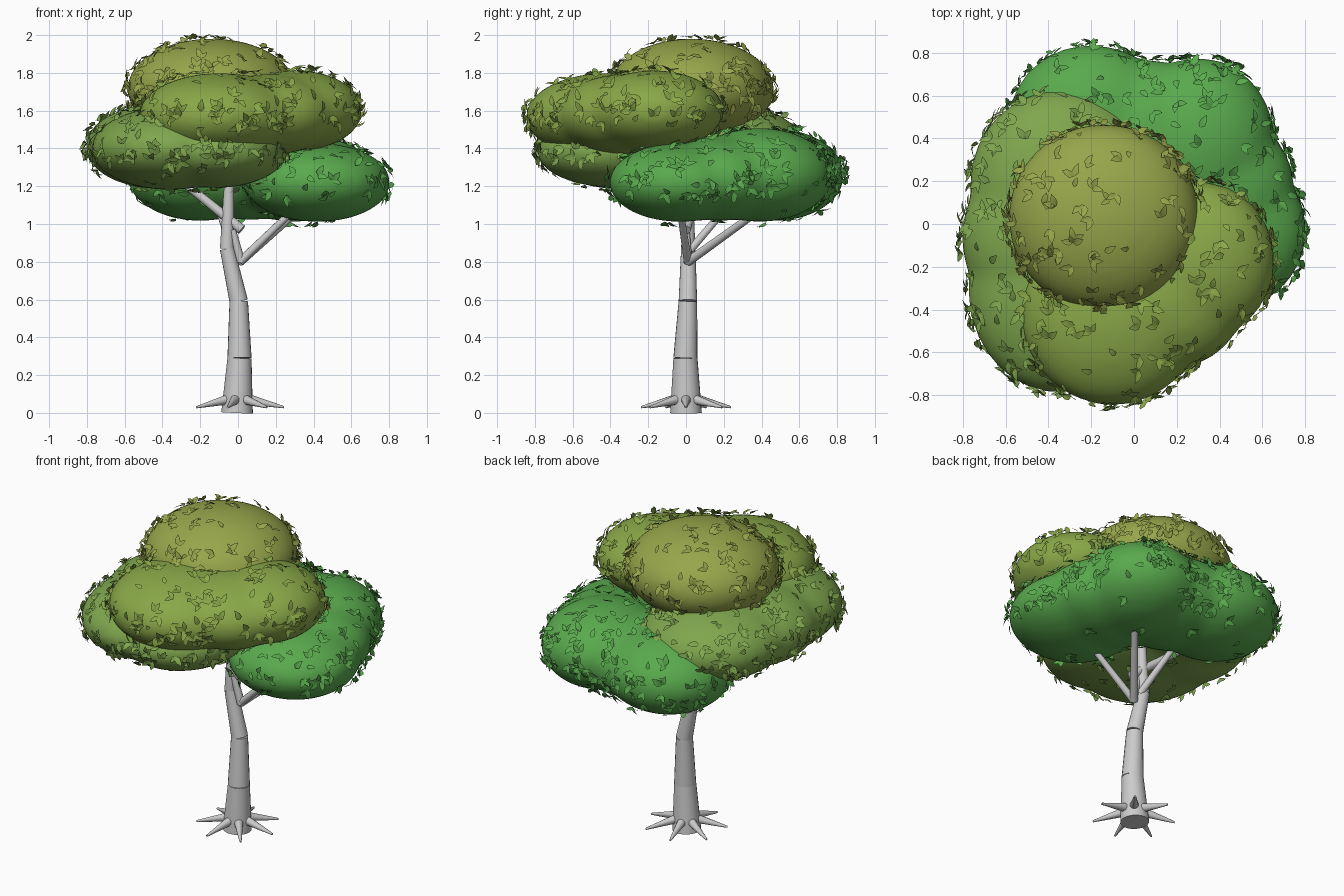
import bpy, bmesh, math, random
from mathutils import Vector, Matrix

if "Cube" in bpy.data.objects:
    bpy.data.objects.remove(bpy.data.objects["Cube"])

random.seed(4)


def material(name, color):
    m = bpy.data.materials.new(name)
    m.diffuse_color = (*color, 1)
    m.use_nodes = True
    m.node_tree.nodes["Principled BSDF"].inputs["Base Color"].default_value = m.diffuse_color
    return m


def add_object(name, bm, mat=None):
    me = bpy.data.meshes.new(name)
    bm.to_mesh(me)
    bm.free()
    ob = bpy.data.objects.new(name, me)
    bpy.context.collection.objects.link(ob)
    if mat:
        me.materials.append(mat)
    return ob


def limb(name, a, b, r1, r2, sides=20):
    """Tapered round piece from a to b."""
    a, b = Vector(a), Vector(b)
    d = b - a
    bm = bmesh.new()
    bmesh.ops.create_cone(bm, cap_ends=True, segments=sides, radius1=r1, radius2=r2, depth=d.length,
                          matrix=Matrix.Translation((a + b) / 2) @ d.to_track_quat('Z', 'Y').to_matrix().to_4x4())
    for f in bm.faces:
        f.smooth = len(f.verts) == 4
    for e in bm.edges:
        e.smooth = all(len(f.verts) == 4 for f in e.link_faces)
    return add_object(name, bm)


# Trunk in four stacked tapered segments: position and radius
trunk = [((-0.005, 0, 0), 0.084), ((0.008, -0.003, 0.29), 0.064), ((0.004, 0.01, 0.59), 0.049),
         ((-0.058, 0.012, 0.87), 0.038), ((-0.048, 0.01, 1.2), 0.026)]
for i in range(4):
    (a, r1), (b, r2) = trunk[i], trunk[i + 1]
    limb(f"trunk_segment_{i + 1}", a, b, r1, r2)

# Branches
branches = [((0.01, 0.01, 0.80), (0.33, 0.40, 1.08), 0.024),
            ((0.02, 0.00, 0.97), (-0.29, 0.06, 1.22), 0.027),
            ((-0.03, 0.02, 0.86), (-0.12, 0.26, 1.14), 0.022),
            ((0.01, 0.01, 0.80), (0.29, -0.03, 1.07), 0.022),
            ((0.015, 0.01, 0.80), (-0.03, 0.00, 0.97), 0.024)]
for i, (a, b, r) in enumerate(branches):
    limb(f"branch_{i + 1}", a, b, r, r * 0.8, 12)

# Root spikes around the base
for i in range(7):
    t = math.tau * i / 7
    c, s = math.cos(t), math.sin(t)
    limb(f"root_{i + 1}", (0.05 * c, 0.05 * s, 0.073), (0.243 * c, 0.243 * s, 0.03), 0.028, 0.006, 10)

# Foliage groups: flattened lobes (centre, radii) merged into soft masses
groups = {
    "top_foliage": ((0.31, 0.38, 0.07), [((-0.14, 0.03, 1.715), (0.45, 0.44, 0.268))]),
    "front_foliage": ((0.25, 0.39, 0.065), [((-0.10, -0.42, 1.57), (0.43, 0.43, 0.23)),
                                            ((0.31, -0.17, 1.60), (0.35, 0.37, 0.215)),
                                            ((0.17, -0.33, 1.58), (0.36, 0.35, 0.215))]),
    "left_foliage": ((0.21, 0.38, 0.075), [((-0.36, -0.30, 1.40), (0.42, 0.49, 0.22)),
                                           ((-0.34, 0.19, 1.41), (0.43, 0.44, 0.23)),
                                           ((-0.42, -0.06, 1.41), (0.39, 0.40, 0.225)),
                                           ((-0.12, -0.36, 1.38), (0.38, 0.43, 0.19))]),
    "lower_foliage": ((0.10, 0.40, 0.075), [((0.42, -0.03, 1.22), (0.39, 0.38, 0.21)),
                                            ((0.30, 0.39, 1.26), (0.36, 0.39, 0.25)),
                                            ((-0.20, 0.47, 1.26), (0.39, 0.37, 0.245)),
                                            ((0.37, 0.18, 1.24), (0.38, 0.35, 0.225)),
                                            ((0.06, 0.40, 1.26), (0.36, 0.37, 0.24))]),
}


def inside_other(p, own):
    for name, (_, lobes) in groups.items():
        if name != own:
            for c, r in lobes:
                if sum(((p[k] - c[k]) / r[k]) ** 2 for k in range(3)) < 0.96:
                    return True
    return False


def add_leaf(bm, p, n, heading, size):
    """Pointed oval leaf, creased on its midrib and lifted off the surface."""
    side = n.cross(heading).normalized()
    fwd = side.cross(n)
    lift = random.uniform(0.12, 0.6)
    d = (fwd + n * lift).normalized()
    up = d.cross(side).normalized()
    if up.dot(n) < 0:
        up = -up

    def pt(u, v, w):
        return bm.verts.new(p + (d * u + side * v + up * w) * size)
    rib = [pt(0, 0, 0), pt(0.3, 0, 0.04), pt(0.65, 0, 0.04), pt(1, 0, -0.04)]
    for s in (1, -1):
        e1, e2 = pt(0.28, 0.25 * s, 0.08), pt(0.65, 0.2 * s, 0.07)
        for loop in ([rib[0], rib[1], e1], [rib[1], rib[2], e2, e1], [rib[2], rib[3], e2]):
            f = bm.faces.new(loop if s < 0 else loop[::-1])
            f.smooth = True


for name, (color, lobes) in groups.items():
    mat = material(name + "_green", color)
    bm = bmesh.new()
    for c, r in lobes:
        bmesh.ops.create_icosphere(bm, subdivisions=4, radius=1,
                                   matrix=Matrix.Translation(c) @ Matrix.Diagonal((*r, 1)))
    ob = add_object(name, bm, mat)
    rm = ob.modifiers.new("merge", 'REMESH')
    rm.mode = 'VOXEL'
    rm.voxel_size = 0.028
    rm.use_smooth_shade = True
    sm = ob.modifiers.new("soften", 'SMOOTH')
    sm.factor = 0.5
    sm.iterations = 12
    # Scatter small leaf clusters over the exposed surface
    dg = bpy.context.evaluated_depsgraph_get()
    surf = ob.evaluated_get(dg).to_mesh()
    faces = [(f.center.copy(), f.normal.copy(), f.area) for f in surf.polygons]
    area = sum(f[2] for f in faces)
    lb = bmesh.new()
    for p, n, _ in random.choices(faces, weights=[f[2] * (1.4 - abs(f[1].z)) for f in faces], k=int(area * 130)):
        if inside_other(p, name) or (n.z < -0.6 and random.random() < 0.7):
            continue
        start = random.uniform(0, math.tau)
        tangent = n.orthogonal().normalized()
        for k in range(random.choice((1, 2, 2, 3))):
            turn = Matrix.Rotation(start + k * random.uniform(0.9, 1.5), 3, n)
            add_leaf(lb, p + n * 0.005, n, turn @ tangent, random.uniform(0.05, 0.072))
    add_object(name + "_leaves", lb, mat)
